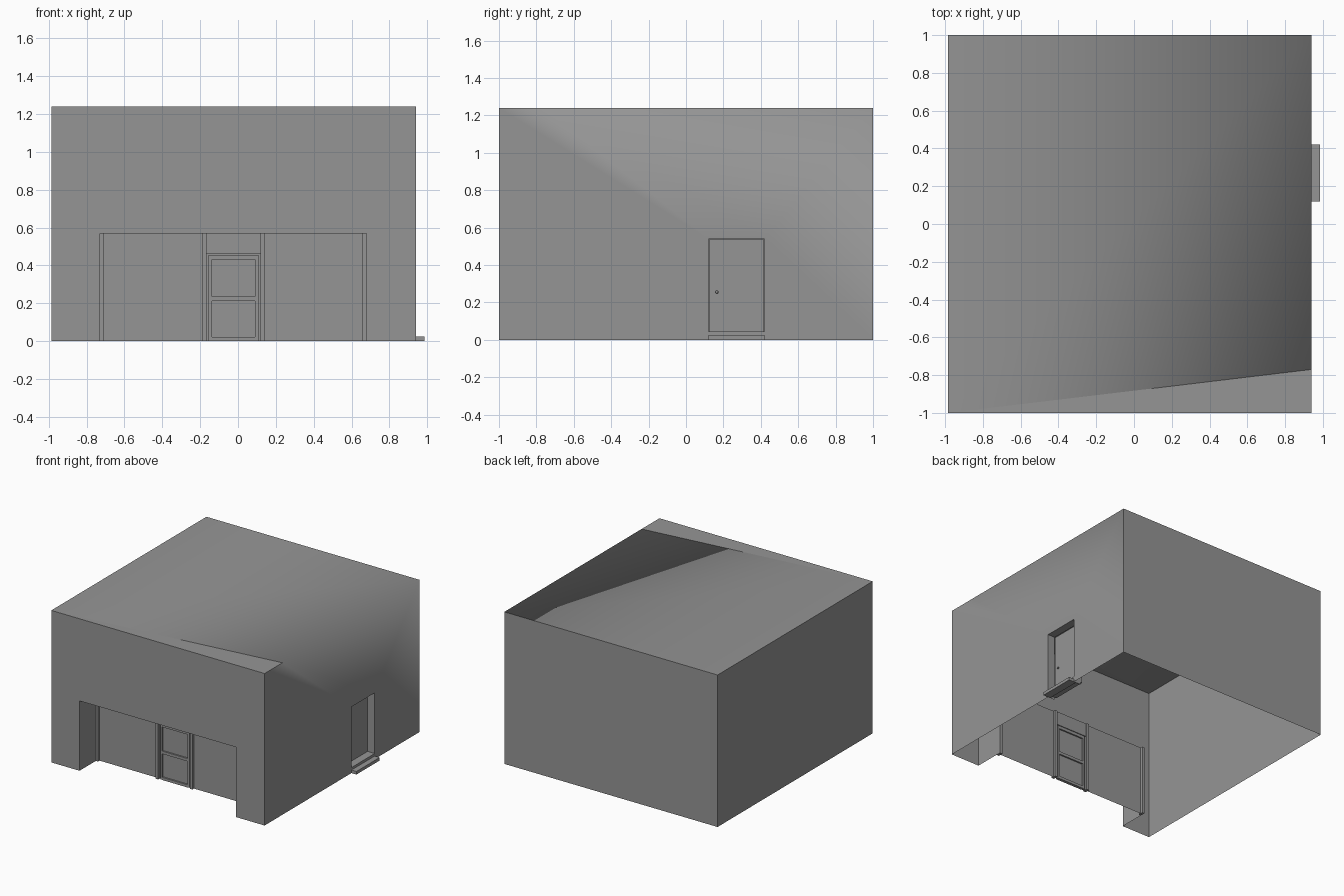
import bpy, bmesh
from mathutils import Vector

cube = bpy.data.objects.get("Cube")
if cube:
    bpy.data.objects.remove(cube, do_unlink=True)

grey = bpy.data.materials.new("plain_grey")
grey.use_nodes = True
grey.diffuse_color = (0.3, 0.3, 0.3, 1)
grey.node_tree.nodes["Principled BSDF"].inputs["Base Color"].default_value = (0.3, 0.3, 0.3, 1)

# Main dimensions
L, R, F, B, H = -0.985, 0.94, -1.0, 1.0, 1.24
SHOP = -0.77                       # plane of the set-back shopfront
OL, OR, OH = -0.73, 0.68, 0.57     # entrance opening
DY0, DY1, DH = 0.12, 0.42, 0.54    # side door opening
DX = 0.875                         # side door plane


def finish(name, bm):
    mesh = bpy.data.meshes.new(name)
    bm.to_mesh(mesh)
    bm.free()
    mesh.materials.append(grey)
    obj = bpy.data.objects.new(name, mesh)
    bpy.context.collection.objects.link(obj)
    return obj


def sheet(name, *polygons):
    """Thin surface made of polygons, joined where corners meet."""
    bm = bmesh.new()
    for poly in polygons:
        bm.faces.new([bm.verts.new(p) for p in poly])
    bmesh.ops.remove_doubles(bm, verts=bm.verts, dist=0.0001)
    return finish(name, bm)


def box(name, low, high):
    bm = bmesh.new()
    bmesh.ops.create_cube(bm, size=1)
    low, high = Vector(low), Vector(high)
    for v in bm.verts:
        v.co = (low + high) / 2 + v.co * (high - low)
    return finish(name, bm)


# Roof blended softly into the side wall that holds the door
wall = [(F, 0), (DY0, 0), (DY0, DH), (DY1, DH), (DY1, 0), (B, 0), (B, H), (SHOP, H), (F, H)]
roof = sheet("roof_and_left_wall",
             [(L, F, H), (R, SHOP, H), (R, B, H), (L, B, H)],
             [(L, F, H), (R, F, H), (R, SHOP, H)],
             [(R, y, z) for y, z in wall])
roof.data.shade_smooth()
for e in roof.data.edges:
    ends = [roof.data.vertices[i].co for i in e.vertices]
    soft = all(c.x > R - 0.01 and c.z > H - 0.01 and c.y > SHOP - 0.01 for c in ends)
    e.use_edge_sharp = not soft

# Plain walls
sheet("right_wall", [(L, B, 0), (L, F, 0), (L, F, H), (L, B, H)])
sheet("back_wall", [(R, B, 0), (L, B, 0), (L, B, H), (R, B, H)])
front = [(L, 0), (OL, 0), (OL, OH), (OR, OH), (OR, 0), (R, 0), (R, H), (L, H)]
sheet("front_wall", [(x, F, z) for x, z in front])

# Entrance recess: two returns, soffit and shop windows
sheet("entrance_recess",
      [(OL, F, 0), (OL, SHOP, 0), (OL, SHOP, OH), (OL, F, OH)],
      [(OR, SHOP, 0), (OR, F, 0), (OR, F, OH), (OR, SHOP, OH)],
      [(OL, F, OH), (OL, SHOP, OH), (OR, SHOP, OH), (OR, F, OH)])
for name, a, b in (("right", OL, -0.18), ("left", 0.13, OR)):
    sheet("shop_window_" + name,
          [(a, SHOP, 0), (b, SHOP, 0), (b, SHOP, OH), (a, SHOP, OH)])

# Shopfront posts
for name, a, b in (("outer_right", OL, -0.71), ("door_right", -0.19, -0.167),
                   ("door_left", 0.12, 0.142), ("outer_left", 0.657, OR)):
    box("post_" + name, (a, SHOP - 0.02, 0), (b, SHOP + 0.02, OH))

# Shop door: transom, stiles, rails and two inset panes
box("door_transom", (-0.167, SHOP - 0.012, 0.46), (0.12, SHOP + 0.012, OH))
for name, a, b in (("right", -0.155, -0.138), ("left", 0.09, 0.107)):
    box("door_stile_" + name, (a, SHOP - 0.01, 0), (b, SHOP + 0.01, 0.455))
for name, low, high in (("bottom", 0, 0.022), ("middle", 0.213, 0.236), ("top", 0.432, 0.455)):
    box("door_rail_" + name, (-0.14, SHOP - 0.012, low), (0.092, SHOP + 0.012, high))
sheet("door_panes", [(-0.167, SHOP, 0), (0.12, SHOP, 0), (0.12, SHOP, 0.46), (-0.167, SHOP, 0.46)])

# Side door: reveal, leaf, knob, threshold and step
sheet("side_door_reveal",
      [(R, DY0, 0), (R, DY0, DH), (DX, DY0, DH), (DX, DY0, 0)],
      [(DX, DY1, 0), (DX, DY1, DH), (R, DY1, DH), (R, DY1, 0)],
      [(R, DY0, DH), (R, DY1, DH), (DX, DY1, DH), (DX, DY0, DH)])
box("side_door_leaf", (DX - 0.015, DY0 + 0.003, 0.045), (DX, DY1 - 0.003, DH - 0.004))
box("side_door_threshold", (DX - 0.015, DY0, 0.02), (R, DY1, 0.045))
box("side_door_step", (R - 0.02, DY0, 0), (0.985, DY1, 0.025))
bm = bmesh.new()
bmesh.ops.create_uvsphere(bm, u_segments=12, v_segments=8, radius=0.008)
knob = finish("side_door_knob", bm)
knob.location = (DX + 0.007, 0.165, 0.255)
knob.data.shade_smooth()
